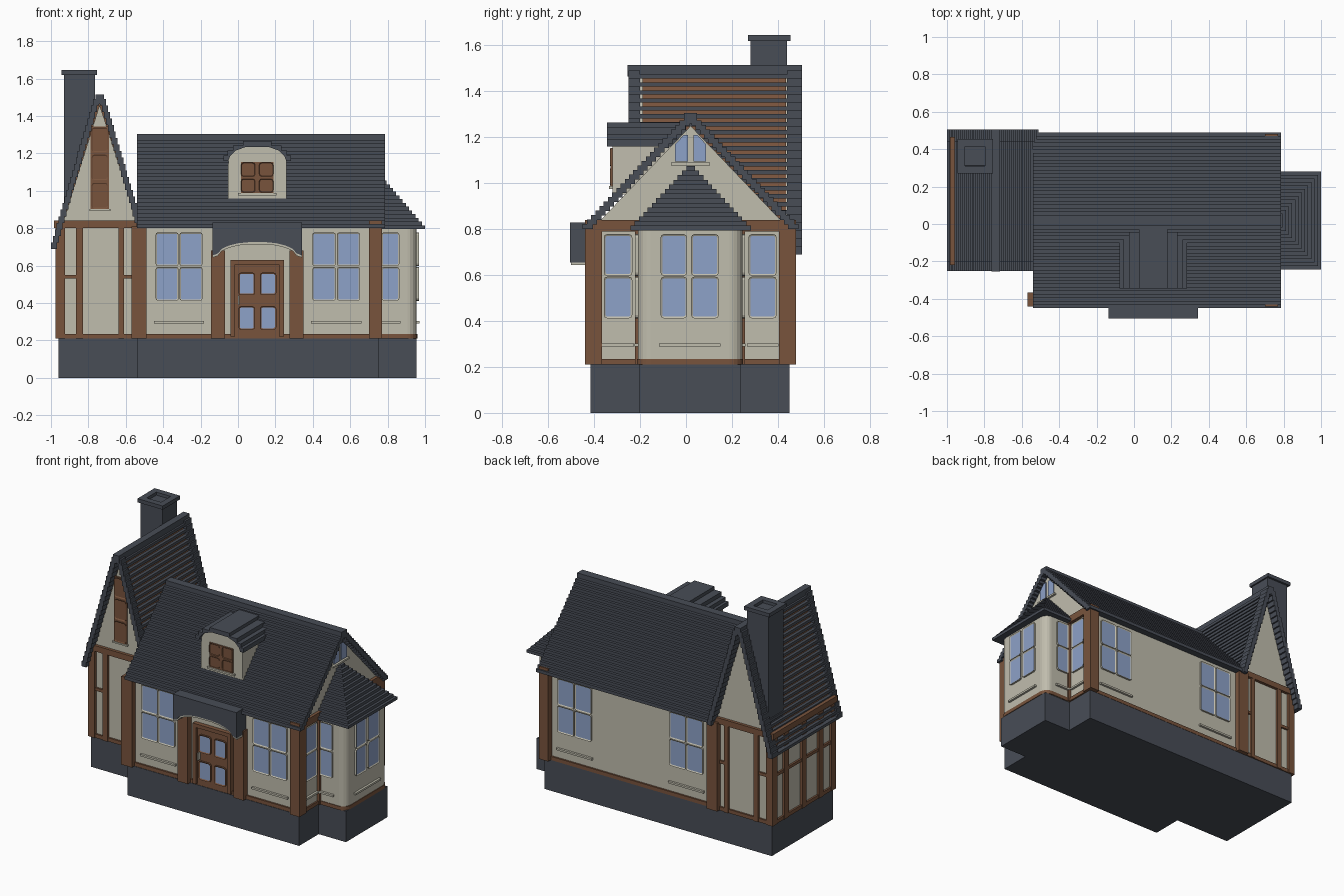
import bpy, bmesh, math
from mathutils import Vector

cube = bpy.data.objects.get("Cube")
if cube:
    bpy.data.objects.remove(cube, do_unlink=True)


def material(name, rgb):
    m = bpy.data.materials.new(name)
    m.use_nodes = True
    m.diffuse_color = (*rgb, 1)
    m.node_tree.nodes["Principled BSDF"].inputs["Base Color"].default_value = (*rgb, 1)
    return m


SLATE = material("slate_grey", (0.065, 0.074, 0.094))
CREAM = material("cream_plaster", (0.53, 0.51, 0.42))
WOOD = material("brown_timber", (0.19, 0.088, 0.046))
GLASS = material("blue_glass", (0.27, 0.36, 0.58))


def finish(name, bm, *mats):
    bmesh.ops.recalc_face_normals(bm, faces=bm.faces)
    me = bpy.data.meshes.new(name)
    bm.to_mesh(me)
    bm.free()
    for m in mats:
        me.materials.append(m)
    ob = bpy.data.objects.new(name, me)
    bpy.context.collection.objects.link(ob)
    return ob


def add_box(bm, b):
    """b = x0, x1, y0, y1, z0, z1"""
    vs = bmesh.ops.create_cube(bm, size=1)["verts"]
    for v in vs:
        v.co = Vector([(b[2*k] + b[2*k+1]) / 2 + v.co[k] * (b[2*k+1] - b[2*k]) for k in range(3)])
    return vs


def boxes(name, mat, *bounds):
    bm = bmesh.new()
    for b in bounds:
        add_box(bm, b)
    return finish(name, bm, mat)


def prism(name, mat, pts, axis, a, b):
    """Extrude a 2D outline along an axis from a to b."""
    bm = bmesh.new()
    vs = []
    for p in pts:
        co = list(p)
        co.insert(axis, a)
        vs.append(bm.verts.new(co))
    f = bm.faces.new(vs)
    ext = bmesh.ops.extrude_face_region(bm, geom=[f])["geom"]
    move = Vector([b - a if k == axis else 0 for k in range(3)])
    bmesh.ops.translate(bm, vec=move, verts=[g for g in ext if isinstance(g, bmesh.types.BMVert)])
    return finish(name, bm, mat)


def on_face(face, u0, u1, z0, z1, d0, d1):
    """Box bounds lying on a wall: face = (axis, sign, position)."""
    axis, s, pos = face
    d = sorted((pos + s * d0, pos + s * d1))
    return (*d, u0, u1, z0, z1) if axis == 0 else (u0, u1, *d, z0, z1)


def pane(name, face, u0, u1, z0, z1, frame=CREAM, rim=0.008, out=0.012):
    """Rounded frame with a slightly sunken glass face."""
    axis, s, _ = face
    bm = bmesh.new()
    add_box(bm, on_face(face, u0 - rim, u1 + rim, z0 - rim, z1 + rim, -0.01, out))
    along = [e for e in bm.edges if abs((e.verts[0].co - e.verts[1].co)[axis]) > 0.005]
    bmesh.ops.bevel(bm, geom=along, offset=0.014, segments=2, affect='EDGES', profile=0.5)
    bmesh.ops.recalc_face_normals(bm, faces=bm.faces)
    front = max(bm.faces, key=lambda f: s * f.normal[axis] * 10 + f.calc_area())
    bmesh.ops.inset_individual(bm, faces=[front], thickness=rim, depth=-0.005)
    front.material_index = 1
    return finish(name, bm, frame, GLASS)


def window(name, face, cols, rows=((0.605, 0.77), (0.42, 0.585)), **kw):
    for i, c in enumerate(cols):
        for j, r in enumerate(rows):
            pane(f"{name}_pane_{i}{j}", face, *c, *r, **kw)


FRONT, BACK, RIGHT = (1, -1, -0.40), (1, 1, 0.44), (0, 1, 0.75)
WING_F, WING_B, WING_L = (1, -1, -0.20), (1, 1, 0.445), (0, -1, -0.96)
BAY = (0, 1, 0.955)
CY, WX = 0.02, -0.74     # ridge lines of main house and wing

# Foundation
boxes("foundation", SLATE, (-0.54, 0.75, -0.415, 0.45, 0, 0.21),
      (-0.96, -0.53, -0.205, 0.45, 0, 0.21), (0.74, 0.955, -0.205, 0.24, 0, 0.21))

# Walls and gables
prism("main_walls", CREAM, [(-0.40, 0.21), (0.44, 0.21), (0.44, 0.81), (CY, 1.25), (-0.40, 0.81)], 0, -0.54, 0.75)
prism("wing_walls", CREAM, [(-0.96, 0.21), (-0.51, 0.21), (-0.51, 0.75), (WX, 1.46), (-0.96, 0.75)], 1, -0.20, 0.445)


def bay_outline(g):
    pts = [(0.74, 0.245 + g)]
    for cy, start in ((0.19, 90), (-0.155, 0)):
        pts += [(0.905 + (0.05 + g) * math.cos(math.radians(start - a)),
                 cy + (0.055 + g) * math.sin(math.radians(start - a))) for a in range(0, 91, 18)]
    return pts + [(0.74, -0.21 - g)]


prism("bay_walls", CREAM, bay_outline(0), 2, 0.21, 0.81)
prism("bay_bottom_beam", WOOD, bay_outline(0.004), 2, 0.21, 0.235)

# Main timber frame
boxes("main_posts", WOOD, *[(x0, x1, y0, y1, 0.21, 0.81) for x0, x1 in ((-0.57, -0.49), (0.70, 0.77))
                            for y0, y1 in ((-0.44, -0.365), (0.405, 0.48))])
boxes("main_beams", WOOD, (-0.54, 0.76, -0.412, 0.452, 0.21, 0.235), (0.70, 0.77, -0.44, 0.48, 0.79, 0.84),
      (0.75, 0.77, -0.222, -0.205, 0.21, 0.8), (0.75, 0.77, 0.24, 0.257, 0.21, 0.8))

# Wing timber frame
frame = []
for face in (WING_F, WING_B):
    for u in ((-0.975, -0.925), (-0.865, -0.83), (-0.64, -0.61), (-0.57, -0.50)):
        frame.append(on_face(face, *u, 0.21, 0.82, -0.03, 0.018))
    for u in ((-0.925, -0.865), (-0.61, -0.57)):
        frame.append(on_face(face, *u, 0.53, 0.55, -0.03, 0.012))
for u in (-0.215, -0.08, 0.10, 0.29, 0.413):
    frame.append(on_face(WING_L, u, u + 0.045, 0.21, 0.82, -0.03, 0.016))
frame.append(on_face(WING_L, -0.2, 0.44, 0.53, 0.55, -0.03, 0.012))
frame += [(-0.972, -0.54, -0.212, 0.457, 0.21, 0.235), (-0.983, -0.53, -0.22, 0.465, 0.80, 0.84)]
boxes("wing_frame", WOOD, *frame)

# Main roof: overlapping courses on both slopes, plus ridge cap
N = 24
courses = []
for i in range(N):
    h = 0.47 - 0.44 * i / N
    z = 0.80 + 0.47 * i / N
    for s in (-1, 1):
        ys = sorted((CY + s * h, CY + s * max(h - 0.045, 0)))
        courses.append((-0.54, 0.785, *ys, z, z + 0.022))
boxes("main_roof", SLATE, *courses)
boxes("main_ridge", SLATE, (-0.54, 0.785, CY - 0.028, CY + 0.028, 1.26, 1.305))

# Wing roof: boards under spaced courses, solid edges at both gable ends
N = 23
P = 0.8 / N
shingles, rakes = [], []
for i in range(N):
    h = 0.26 - 0.235 * i / N
    z = 0.69 + P * i
    for s in (-1, 1):
        if s > 0 and z < 0.79:
            continue
        xs = sorted((WX + s * h, WX + s * max(h - 0.032, 0)))
        shingles.append((*xs, -0.21, 0.46, z, z + P * 0.55))
        rakes += [(*xs, y0, y1, z, z + P) for y0, y1 in ((-0.25, -0.2), (0.44, 0.505))]
boxes("wing_shingles", SLATE, *shingles)
boxes("wing_roof_edges", SLATE, *rakes)
prism("wing_roof_boards", WOOD, [(WX - 0.23, 0.74), (WX + 0.23, 0.74), (WX + 0.01, 1.49), (WX - 0.01, 1.49)],
      1, -0.19, 0.435)
boxes("wing_ridge", SLATE, (WX - 0.023, WX + 0.023, -0.255, 0.505, 1.465, 1.515))

# Bay roof: shrinking layers
N = 14
boxes("bay_roof", SLATE, *[(0.72, 1.0 - 0.24 * i / N, CY - 0.262 * (1 - i / N), CY + 0.262 * (1 - i / N),
                            0.795 + 0.28 * i / N, 0.795 + 0.28 * (i + 1) / N) for i in range(N)])

# Chimney with a sunken flue
boxes("chimney_stack", SLATE, (-0.93, -0.765, 0.28, 0.44, 0.8, 1.625))
bm = bmesh.new()
add_box(bm, (-0.945, -0.755, 0.27, 0.455, 1.62, 1.645))
top = max(bm.faces, key=lambda f: f.calc_center_median().z)
bmesh.ops.inset_individual(bm, faces=[top], thickness=0.058)
bmesh.ops.inset_individual(bm, faces=[top], thickness=0.001, depth=-0.02)
finish("chimney_cap", bm, SLATE)

# Dormer with stepped arch roof
DX = 0.103
step = [(0.18, 1.16), (0.18, 1.19), (0.16, 1.19), (0.16, 1.215), (0.13, 1.215), (0.13, 1.243), (0.075, 1.243), (0.075, 1.265)]
outer = [(DX - x, z) for x, z in step] + [(DX + x, z) for x, z in reversed(step)]
inner_half = [(0.155, 1.16), (0.145, 1.185), (0.115, 1.215), (0.06, 1.235)]
inner = [(DX - x, z) for x, z in inner_half] + [(DX + x, z) for x, z in reversed(inner_half)]
prism("dormer_roof", SLATE, outer + inner[::-1], 1, -0.345, 0.0)
prism("dormer_body", CREAM, [(DX - 0.157, 0.95)] + inner + [(DX + 0.157, 0.95)], 1, -0.32, 0.0)
DORMER = (1, -1, -0.32)
boxes("dormer_window_frame", WOOD, on_face(DORMER, 0.015, 0.19, 0.988, 1.153, 0, 0.008))
window("dormer_window", DORMER, ((0.02, 0.088), (0.117, 0.185)), ((1.08, 1.147), (0.995, 1.06)), frame=WOOD, rim=0.004)
boxes("dormer_sill", CREAM, on_face(DORMER, 0.0, 0.205, 0.975, 0.987, 0, 0.015))

# Porch: arched canopy, lining and posts
half = [(0.238, 0.655), (0.21, 0.665), (0.19, 0.69), (0.15, 0.708), (0.10, 0.72), (0.05, 0.725)]
arch = [(DX - x, z) for x, z in half] + [(DX + x, z) for x, z in reversed(half)]
prism("porch_canopy", SLATE, [(DX - 0.238, 0.83)] + arch + [(DX + 0.238, 0.83)], 1, -0.505, -0.39)
prism("porch_lining", CREAM, arch + [(x, z - 0.012) for x, z in reversed(arch)], 1, -0.50, -0.39)
boxes("porch_posts", WOOD, (-0.145, -0.07, -0.44, -0.39, 0.21, 0.68), (0.275, 0.35, -0.44, -0.39, 0.21, 0.68))

# Front door
boxes("door_frame", WOOD, *[on_face(FRONT, *b, 0, 0.03) for b in (
    (-0.04, -0.015, 0.22, 0.63), (0.22, 0.245, 0.22, 0.63), (-0.04, 0.245, 0.605, 0.63))])
boxes("door_panel", WOOD, on_face(FRONT, -0.015, 0.22, 0.22, 0.605, 0, 0.015))
window("door_window", (1, -1, -0.415), ((0.01, 0.083), (0.125, 0.197)), ((0.45, 0.555), (0.265, 0.375)), frame=WOOD)
boxes("door_handle", CREAM, on_face(FRONT, 0.0, 0.008, 0.39, 0.44, 0.01, 0.04))

# House windows with ledges below
layouts = (("front_left", FRONT, ((-0.433, -0.325), (-0.305, -0.197))), ("front_right", FRONT, ((0.405, 0.515), (0.537, 0.645))),
           ("back_left", BACK, ((-0.433, -0.325), (-0.305, -0.197))), ("back_right", BACK, ((0.405, 0.515), (0.537, 0.645))),
           ("gable_front", RIGHT, ((-0.35, -0.242),)), ("gable_back", RIGHT, ((0.28, 0.387),)),
           ("bay_main", BAY, ((-0.103, -0.003), (0.03, 0.135))),
           ("bay_front", (1, -1, -0.21), ((0.775, 0.855),)), ("bay_back", (1, 1, 0.245), ((0.775, 0.855),)))
for name, face, cols in layouts:
    window(name + "_window", face, cols)
    boxes(name + "_ledge", CREAM, on_face(face, cols[0][0] - 0.015, cols[-1][1] + 0.015, 0.29, 0.303, 0, 0.015))

# Attic windows: wing front and right gable
boxes("wing_window_frame", WOOD, on_face(WING_F, -0.788, -0.69, 0.90, 1.345, 0, 0.008))
window("wing_window", WING_F, ((-0.775, -0.703),), ((1.215, 1.33), (1.065, 1.185), (0.912, 1.035)), frame=WOOD)
boxes("wing_window_sill", CREAM, on_face(WING_F, -0.795, -0.683, 0.893, 0.903, 0, 0.015))
for s in (-1, 1):
    pts = [(CY + s * a, z) for a, z in ((0.012, 1.095), (0.067, 1.095), (0.067, 1.17), (0.03, 1.21), (0.012, 1.21))]
    prism("attic_pane_" + ("back" if s > 0 else "front"), GLASS, pts, 0, 0.745, 0.757)
boxes("attic_sill", CREAM, on_face(RIGHT, -0.065, 0.105, 1.078, 1.09, 0, 0.015))
